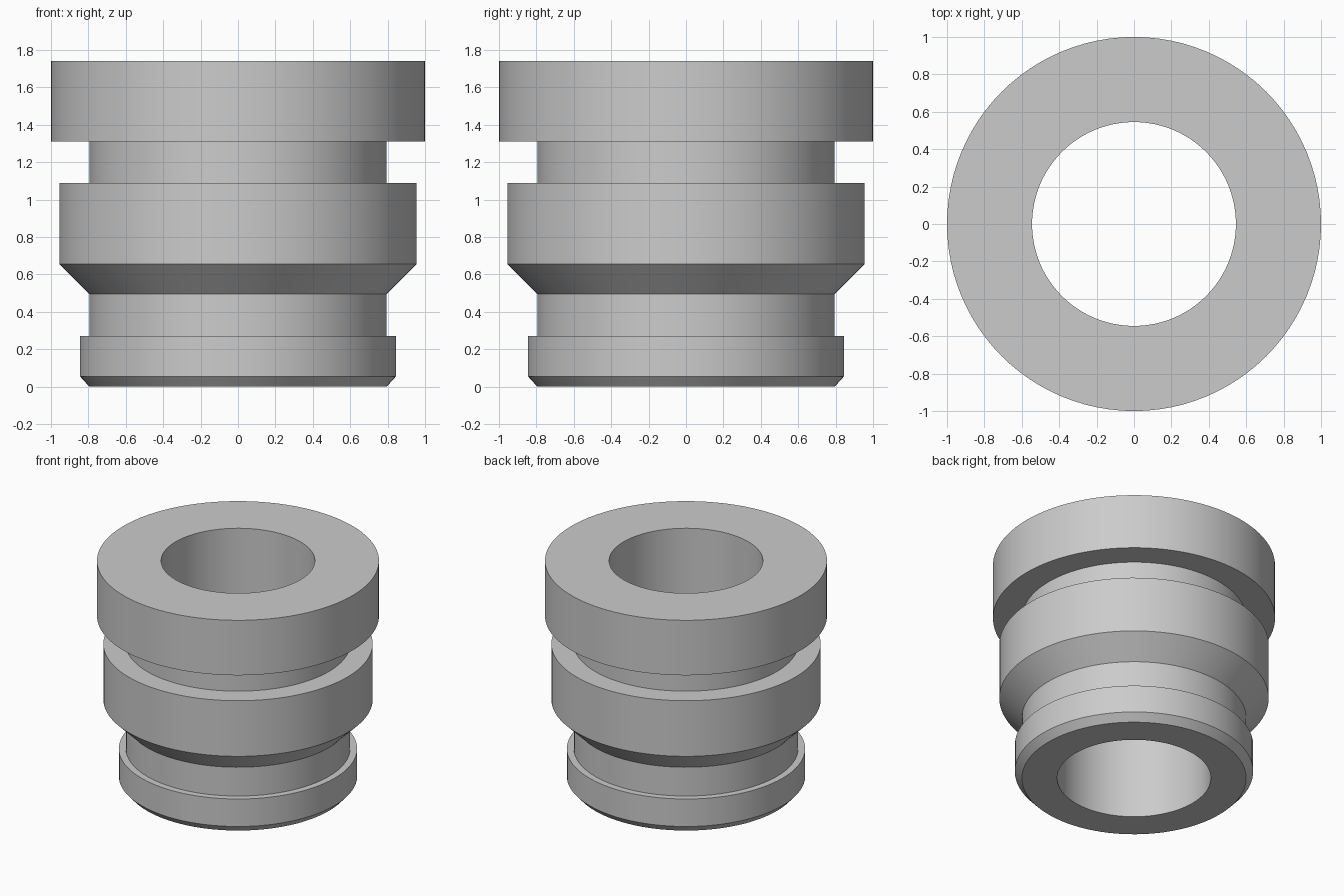
import bpy
import bmesh
from math import tau

cube = bpy.data.objects.get("Cube")
if cube:
    bpy.data.objects.remove(cube, do_unlink=True)

SEGMENTS = 96
BORE, NECK, FOOT, COLLAR, HEAD = 0.545, 0.795, 0.845, 0.955, 1.0
HEIGHT = 1.74

# Single plain grey
grey = bpy.data.materials.new("plain grey")
grey.use_nodes = True
colour = (0.6, 0.6, 0.6, 1)
grey.diffuse_color = colour
grey.node_tree.nodes["Principled BSDF"].inputs["Base Color"].default_value = colour

# Closed half-section (radius, height): up the outside, down the bore
section = [
    (BORE, 0), (NECK, 0), (FOOT, 0.055), (FOOT, 0.27),          # chamfered foot
    (NECK, 0.27), (NECK, 0.495),                                # lower groove
    (COLLAR, 0.655), (COLLAR, 1.09),                            # tapered collar
    (NECK, 1.09), (NECK, 1.31),                                 # upper groove
    (HEAD, 1.31), (HEAD, HEIGHT), (BORE, HEIGHT),               # head flange
]


def lathe(name, profile, material):
    """Revolve a closed half-section around the z axis."""
    bm = bmesh.new()
    verts = [bm.verts.new((r, 0, z)) for r, z in profile]
    edges = [bm.edges.new((a, b)) for a, b in zip(verts, verts[1:] + verts[:1])]
    bmesh.ops.spin(bm, geom=verts + edges, cent=(0, 0, 0), axis=(0, 0, 1),
                   angle=tau, steps=SEGMENTS, use_merge=True)
    bmesh.ops.remove_doubles(bm, verts=bm.verts[:], dist=0.0001)
    bmesh.ops.recalc_face_normals(bm, faces=bm.faces[:])
    mesh = bpy.data.meshes.new(name)
    bm.to_mesh(mesh)
    bm.free()
    mesh.materials.append(material)
    obj = bpy.data.objects.new(name, mesh)
    bpy.context.collection.objects.link(obj)
    return obj


bushing = lathe("grooved_bushing", section, grey)

# Smooth round walls, crisp rims
bpy.ops.object.select_all(action="DESELECT")
bushing.select_set(True)
bpy.context.view_layer.objects.active = bushing
bpy.ops.object.shade_smooth_by_angle(angle=0.5)
